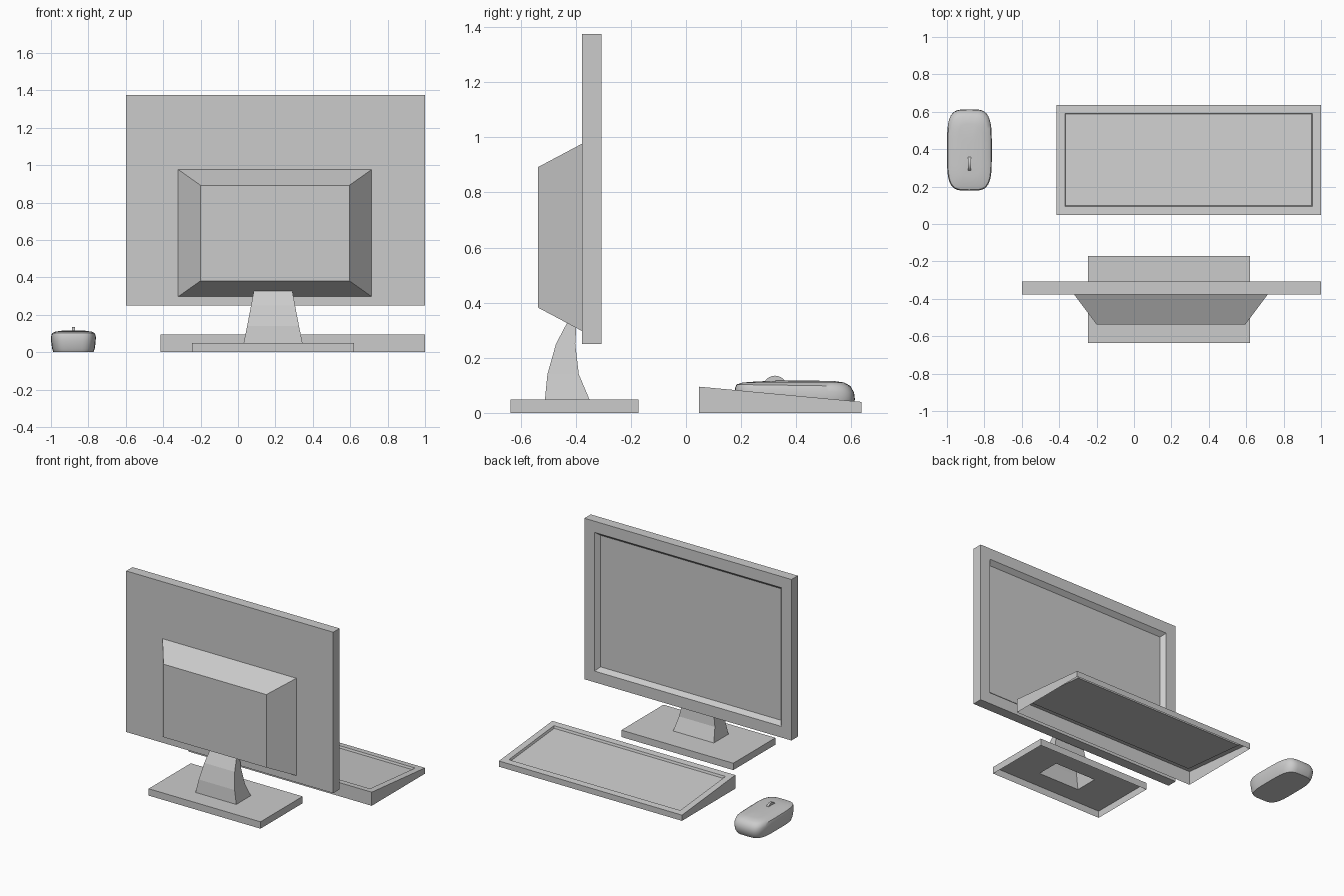
import bpy, bmesh, math

if "Cube" in bpy.data.objects:
    bpy.data.objects.remove(bpy.data.objects["Cube"])


def loft(name, rings, cap_start=False, cap_end=True):
    """Skin a sequence of equal-length closed rings (counter-clockwise along travel)."""
    bm = bmesh.new()
    loops = [[bm.verts.new(p) for p in r] for r in rings]
    n = len(loops[0])
    for a, b in zip(loops, loops[1:]):
        for i in range(n):
            j = (i + 1) % n
            bm.faces.new((a[i], a[j], b[j], b[i]))
    if cap_start:
        bm.faces.new(loops[0][::-1])
    if cap_end:
        bm.faces.new(loops[-1])
    mesh = bpy.data.meshes.new(name)
    bm.to_mesh(mesh)
    bm.free()
    obj = bpy.data.objects.new(name, mesh)
    bpy.context.collection.objects.link(obj)
    return obj


def flat(x0, x1, y0, y1, z):
    return [(x0, y0, z), (x1, y0, z), (x1, y1, z), (x0, y1, z)]


def upright(y, x0, x1, z0, z1, inset=0.0):
    x0, x1, z0, z1 = x0 + inset, x1 - inset, z0 + inset, z1 - inset
    return [(x0, y, z0), (x0, y, z1), (x1, y, z1), (x1, y, z0)]


# Monitor panel with bevelled screen recess on the +y side
panel = (-0.60, 1.00, 0.25, 1.375)
loft("monitor_panel", [
    upright(-0.377, *panel), upright(-0.307, *panel),
    upright(-0.307, *panel, 0.078), upright(-0.337, *panel, 0.103),
], cap_start=True)

# Tapered housing behind the panel
loft("monitor_housing", [
    upright(-0.377, -0.32, 0.715, 0.297, 0.977)[::-1],
    upright(-0.537, -0.20, 0.595, 0.382, 0.892)[::-1],
])

# Curved neck, open at the bottom
neck = [flat(0.03, 0.345, -0.512, -0.35, 0.048),
        flat(0.049, 0.326, -0.503, -0.389, 0.14),
        flat(0.07, 0.305, -0.472, -0.402, 0.25),
        flat(0.085, 0.29, -0.43, -0.397, 0.33)]
loft("stand_neck", neck)

# Hollow base plate with an opening under the neck
base = (-0.245, 0.62, -0.637, -0.172)
loft("stand_base", [flat(*base, 0), flat(*base, 0.048), neck[0]], cap_end=False)


# Hollow wedge keyboard with sunken top
def key_ring(inset, sink):
    y0, y1 = 0.048 + inset, 0.637 - inset
    ring = flat(-0.415 + inset, 1.0 - inset, y0, y1, 0)
    return [(x, y, 0.095 - (y - 0.048) * 0.0934 - sink) for x, y, z in ring]


loft("keyboard", [flat(-0.415, 1.0, 0.048, 0.637, 0),
                  key_ring(0, 0), key_ring(0.045, 0), key_ring(0.05, 0.015)])


# Mouse body from rounded-rectangle rings
def rounded(cy, hx, hy, z, crown=0.0, n=40):
    pts = []
    for i in range(n):
        t = 2 * math.pi * i / n
        c, s = math.cos(t), math.sin(t)
        px = math.copysign(abs(c) ** 0.5, c)
        py = math.copysign(abs(s) ** 0.5, s)
        pts.append((-0.88 + hx * px, cy + hy * py, z + crown * py))
    return pts


mouse = loft("mouse_body", [
    rounded(0.393, 0.108, 0.200, 0.002),
    rounded(0.395, 0.114, 0.211, 0.02),
    rounded(0.396, 0.119, 0.217, 0.055, -0.005),
    rounded(0.394, 0.120, 0.216, 0.082, -0.008),
    rounded(0.390, 0.115, 0.207, 0.100, -0.003),
    rounded(0.390, 0.098, 0.185, 0.110),
    rounded(0.395, 0.060, 0.140, 0.115, 0.001),
    rounded(0.395, 0.020, 0.060, 0.117),
], cap_start=True)
bpy.context.view_layer.objects.active = mouse
mouse.select_set(True)
bpy.ops.object.shade_smooth_by_angle(angle=math.radians(40))

# Scroll wheel
bpy.ops.mesh.primitive_cylinder_add(vertices=24, radius=0.044, depth=0.015,
                                    location=(-0.88, 0.323, 0.091),
                                    rotation=(0, math.pi / 2, 0))
bpy.context.object.name = "scroll_wheel"
bpy.ops.object.shade_smooth_by_angle(angle=math.radians(40))
